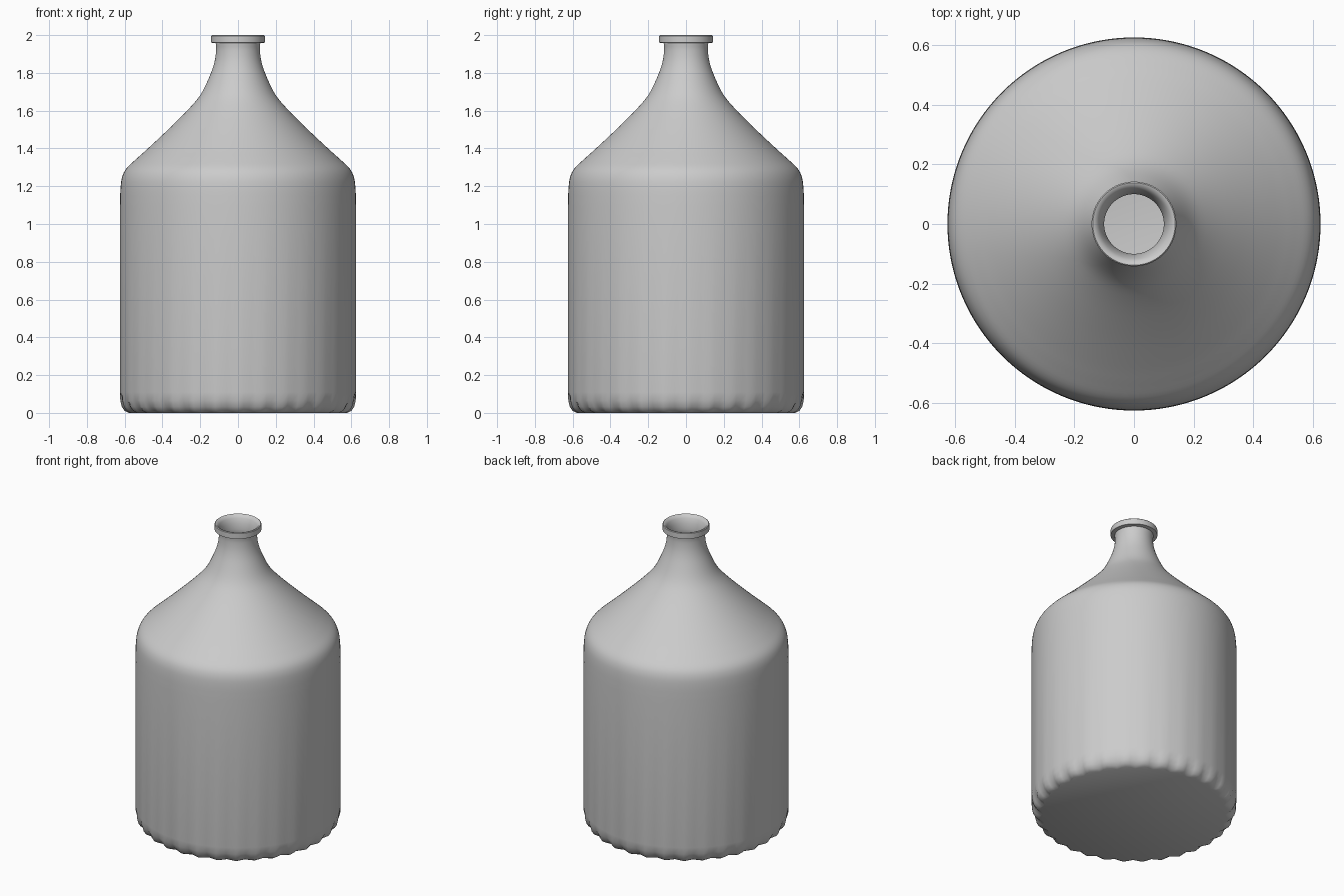
import bpy, bmesh, math
from mathutils import Vector

if "Cube" in bpy.data.objects:
    bpy.data.objects.remove(bpy.data.objects["Cube"])

SEG = 128       # steps around the bottle
SCALLOPS = 32   # small notches around the base edge

glass = bpy.data.materials.new("plain_grey")
glass.diffuse_color = (0.6, 0.6, 0.6, 1)
glass.use_nodes = True
glass.node_tree.nodes["Principled BSDF"].inputs["Base Color"].default_value = glass.diffuse_color


def smooth_path(pts, steps=4):
    """Catmull-Rom curve through the profile points."""
    p = [Vector(q) for q in pts]
    p = [2 * p[0] - p[1]] + p + [2 * p[-1] - p[-2]]
    out = []
    for i in range(1, len(p) - 2):
        a, b, c, d = p[i - 1:i + 3]
        for k in range(steps):
            t = k / steps
            out.append(tuple(0.5 * (2 * b + (c - a) * t + (2 * a - 5 * b + 4 * c - d) * t * t
                                    + (3 * b - a - 3 * c + d) * t ** 3)))
    return out + [tuple(pts[-1])]


# Outer wall: base, straight body, sloping shoulder, narrow neck
base = [(0.57, 0.0), (0.592, 0.012), (0.608, 0.032), (0.62, 0.065), (0.625, 0.11)]
shoulder = smooth_path([(0.625, 1.10), (0.622, 1.19), (0.613, 1.25), (0.59, 1.295),
                        (0.54, 1.343), (0.48, 1.397), (0.37, 1.50), (0.26, 1.61),
                        (0.195, 1.69), (0.147, 1.79), (0.124, 1.86), (0.116, 1.92),
                        (0.118, 1.957)])
# Flared lip
lip = [(0.142, 1.96), (0.142, 1.996), (0.138, 2.0), (0.128, 1.997), (0.116, 1.98), (0.106, 1.95)]
# Inner wall follows the outer wall down to the inside floor
inner = [(r - 0.016, z - 0.008) for r, z in reversed(shoulder) if z < 1.93]
inner += [(0.609, 0.11), (0.59, 0.04), (0.56, 0.016)]
profile = base + shoulder + lip + inner

bm = bmesh.new()
rings = []
for i, (r, z) in enumerate(profile):
    # scalloped base edge
    amp = (0.012, 0.012, 0.009, 0.004)[i] if i < 4 else 0.0
    ring = []
    for s in range(SEG):
        a = 2 * math.pi * s / SEG
        rr = r + amp * (math.cos(SCALLOPS * a) - 0.2)
        ring.append(bm.verts.new((rr * math.cos(a), rr * math.sin(a), z)))
    rings.append(ring)
for lo, hi in zip(rings, rings[1:]):
    for s in range(SEG):
        t = (s + 1) % SEG
        bm.faces.new((lo[s], lo[t], hi[t], hi[s]))
# Underside and inside floor
bm.faces.new(list(reversed(rings[0])))
bm.faces.new(rings[-1])
bmesh.ops.recalc_face_normals(bm, faces=bm.faces)

mesh = bpy.data.meshes.new("bottle")
bm.to_mesh(mesh)
bm.free()
mesh.materials.append(glass)
bottle = bpy.data.objects.new("bottle", mesh)
bpy.context.collection.objects.link(bottle)
bpy.context.view_layer.objects.active = bottle
bottle.select_set(True)
bpy.ops.object.shade_smooth_by_angle(angle=math.radians(40))
